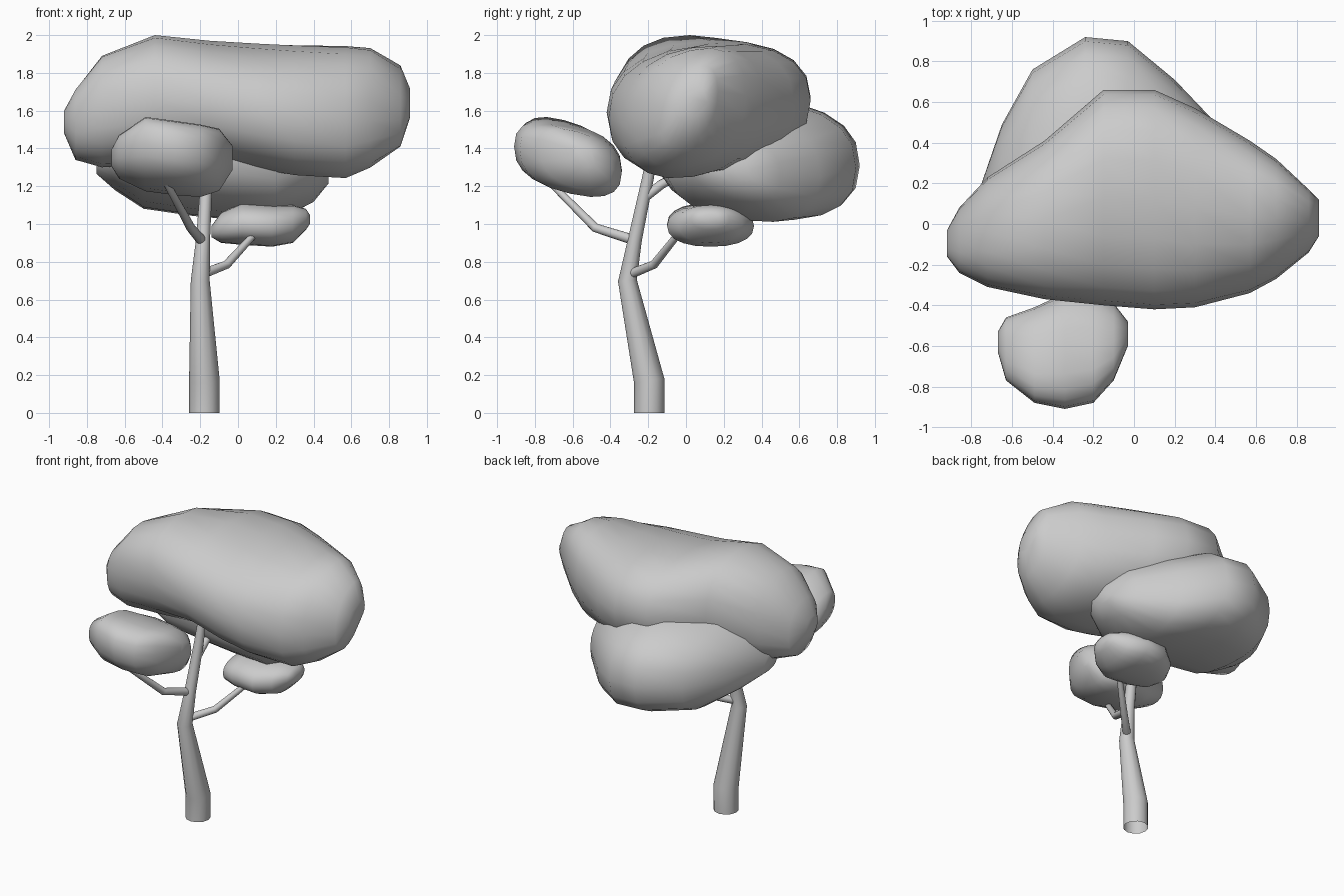
import bpy, bmesh, math
from mathutils import Vector


def skin(name, rings, angle, closed_start=True):
    """Join equal-length rings of points into a smooth-shaded tube."""
    bm = bmesh.new()
    loops = [[bm.verts.new(p) for p in ring] for ring in rings]
    for a, b in zip(loops, loops[1:]):
        for i in range(len(a)):
            j = (i + 1) % len(a)
            bm.faces.new((a[i], a[j], b[j], b[i]))
    if closed_start:
        bm.faces.new(loops[0][::-1])
    bm.faces.new(loops[-1])
    bmesh.ops.recalc_face_normals(bm, faces=bm.faces)
    mesh = bpy.data.meshes.new(name)
    bm.to_mesh(mesh)
    bm.free()
    obj = bpy.data.objects.new(name, mesh)
    bpy.context.collection.objects.link(obj)
    bpy.ops.object.select_all(action='DESELECT')
    obj.select_set(True)
    bpy.context.view_layer.objects.active = obj
    bpy.ops.object.shade_smooth_by_angle(angle=math.radians(angle))


def limb(name, path, sides=12):
    """Tapered limb along (x, y, z, radius) points; open where it meets the ground."""
    pts = [Vector(p[:3]) for p in path]
    rings = []
    for i, p in enumerate(pts):
        d = (pts[min(i + 1, len(pts) - 1)] - pts[max(i - 1, 0)]).normalized()
        if p.z == 0:
            d = Vector((0, 0, 1))
        u = Vector((0, 1, 0)).cross(d).normalized()
        v = d.cross(u)
        rings.append([p + path[i][3] * (u * math.cos(t) + v * math.sin(t))
                      for t in (2 * math.pi * k / sides for k in range(sides))])
    skin(name, rings, 50, closed_start=pts[0].z > 0)


def foliage(name, sections, tilt=(0, 0), sides=20, power=2.3):
    """Leaf mass from (x, y0, y1, z0, z1) sections; tilt lifts the back, left end to right end."""
    def s(v):
        return math.copysign(abs(v) ** (2 / power), v)
    xa, xb = sections[0][0], sections[-1][0]
    rings = []
    for x, y0, y1, z0, z1 in sections:
        size = min(1, (z1 - z0) / 0.35)
        lift = size * (tilt[0] + (tilt[1] - tilt[0]) * (x - xa) / (xb - xa))
        ring = []
        for k in range(sides):
            t = 2 * math.pi * k / sides
            n = s(math.cos(t))
            ring.append((x, (y0 + y1) / 2 + (y1 - y0) / 2 * n,
                         (z0 + z1) / 2 + (z1 - z0) / 2 * s(math.sin(t)) + lift * n))
        rings.append(ring)
    skin(name, rings, 70)


# Trunk and branches
limb("trunk", [(-0.178, -0.195, 0, 0.081), (-0.178, -0.195, 0.17, 0.081),
               (-0.20, -0.31, 0.70, 0.05), (-0.185, -0.27, 0.92, 0.037),
               (-0.165, -0.20, 1.25, 0.031), (-0.155, -0.17, 1.45, 0.025)])
limb("right_branch", [(-0.19, -0.295, 0.735, 0.026), (-0.06, -0.17, 0.785, 0.023),
                      (0.10, -0.03, 0.96, 0.018)])
limb("front_branch", [(-0.19, -0.26, 0.91, 0.028), (-0.25, -0.48, 0.98, 0.024),
                      (-0.38, -0.72, 1.22, 0.018)])
limb("back_branch", [(-0.17, -0.22, 1.14, 0.026), (-0.17, -0.13, 1.21, 0.025),
                     (-0.18, 0.0, 1.28, 0.02)])

# Leaf masses
foliage("top_canopy", [
    (-0.92, -0.16, -0.03, 1.48, 1.60), (-0.86, -0.24, 0.08, 1.34, 1.71),
    (-0.72, -0.31, 0.23, 1.30, 1.89), (-0.44, -0.37, 0.41, 1.32, 2.00),
    (-0.15, -0.40, 0.66, 1.34, 1.97), (0.10, -0.42, 0.66, 1.29, 1.955),
    (0.30, -0.41, 0.57, 1.26, 1.945), (0.57, -0.34, 0.41, 1.25, 1.935),
    (0.70, -0.27, 0.32, 1.31, 1.92), (0.86, -0.14, 0.17, 1.43, 1.82),
    (0.91, -0.06, 0.12, 1.57, 1.71)], tilt=(-0.03, 0.08))
foliage("back_canopy", [
    (-0.75, 0.05, 0.20, 1.27, 1.38), (-0.65, -0.07, 0.49, 1.19, 1.52),
    (-0.50, -0.13, 0.76, 1.09, 1.62), (-0.24, -0.16, 0.92, 1.05, 1.67),
    (-0.03, -0.16, 0.90, 1.03, 1.66), (0.20, -0.11, 0.71, 1.02, 1.58),
    (0.40, 0.02, 0.50, 1.13, 1.48), (0.48, 0.15, 0.35, 1.22, 1.35)],
    tilt=(-0.05, -0.05), power=2.5)
foliage("front_leaf_clump", [
    (-0.67, -0.63, -0.53, 1.31, 1.39), (-0.63, -0.77, -0.46, 1.25, 1.46),
    (-0.49, -0.88, -0.41, 1.19, 1.55), (-0.34, -0.91, -0.34, 1.17, 1.53),
    (-0.20, -0.88, -0.34, 1.16, 1.51), (-0.10, -0.77, -0.39, 1.19, 1.49),
    (-0.03, -0.60, -0.48, 1.29, 1.41)], tilt=(-0.06, -0.06), power=2.5)
foliage("right_leaf_clump", [
    (-0.14, 0.05, 0.16, 0.93, 0.99), (-0.09, -0.04, 0.26, 0.90, 1.06),
    (0.02, -0.10, 0.34, 0.89, 1.11), (0.18, -0.10, 0.36, 0.88, 1.10),
    (0.29, -0.04, 0.30, 0.90, 1.10), (0.36, 0.03, 0.23, 0.97, 1.08),
    (0.38, 0.08, 0.18, 1.00, 1.05)])
